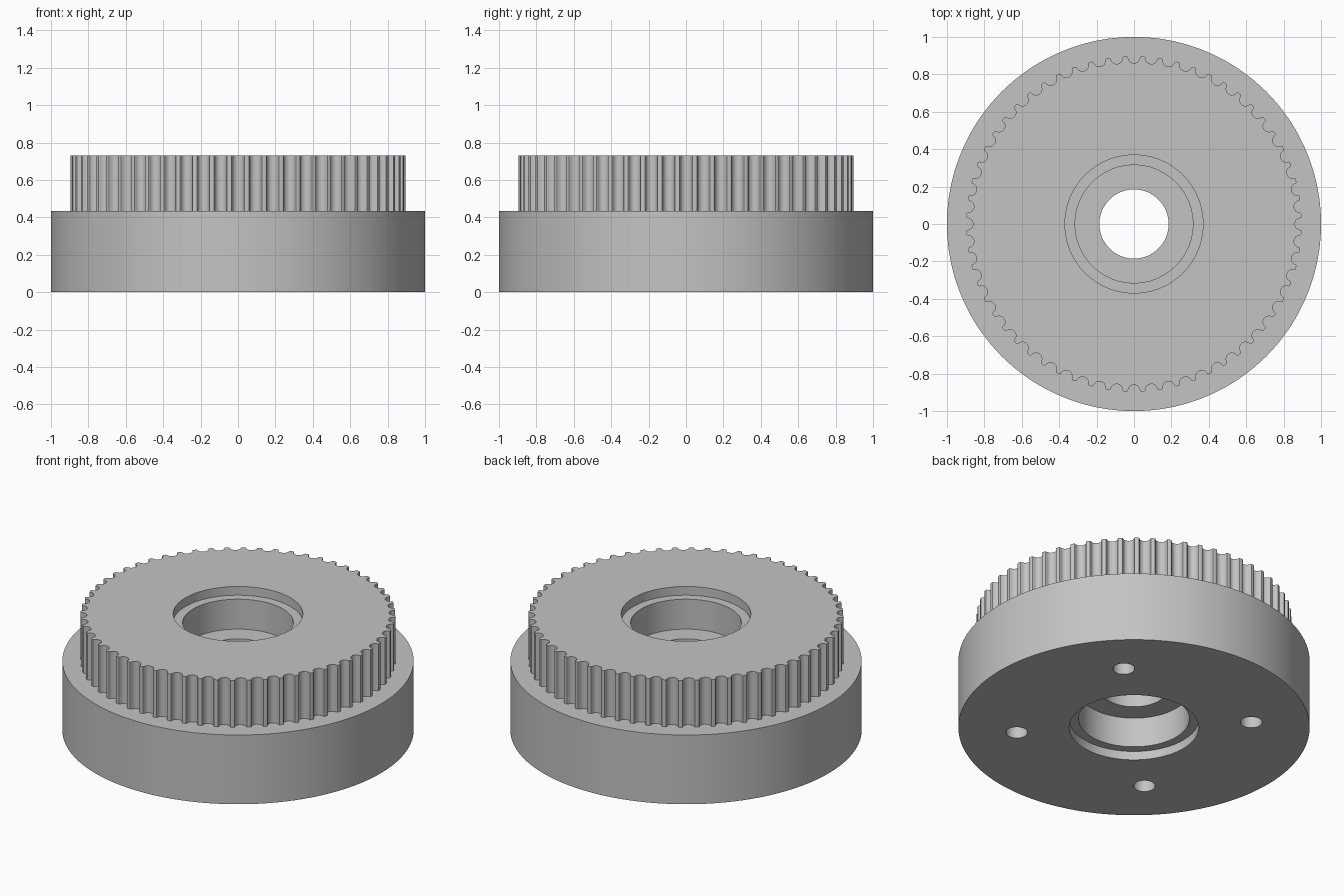
import bpy, bmesh
from math import pi, sin, cos, atan2, hypot

cube = bpy.data.objects.get("Cube")
if cube:
    bpy.data.objects.remove(cube)

TEETH, TIP = 60, 0.897
BASE_TOP, TOP = 0.435, 0.73
BORE, SEAT, FLANGE = 0.185, 0.315, 0.369
SEAT_DEPTH, FLANGE_DEPTH = 0.243, 0.055

grey = bpy.data.materials.new("plain grey")
grey.use_nodes = True
grey.diffuse_color = (0.55, 0.55, 0.55, 1)
grey.node_tree.nodes["Principled BSDF"].inputs["Base Color"].default_value = grey.diffuse_color

# Half of one belt groove: sideways offset and depth below the tooth tip
half = [(0.040, 0), (0.035, 0.002), (0.032, 0.006), (0.031, 0.011),
        (0.0295, 0.0163), (0.0272, 0.0211), (0.0244, 0.0257),
        (0.0193, 0.0303), (0.0134, 0.0337), (0.0069, 0.0357), (0, 0.0364)]
groove = [(-x, d) for x, d in half] + half[-2::-1]

# Toothed outline as (angle, radius), shared by every ring of the body
outline = []
for t in range(TEETH):
    for x, d in groove:
        y = TIP - d
        outline.append((2 * pi * t / TEETH + atan2(x, y), min(hypot(x, y), TIP)))


def ring(bm, radius, z):
    """One loop of vertices; radius None follows the teeth."""
    return [bm.verts.new(((radius or r) * cos(a), (radius or r) * sin(a), z))
            for a, r in outline]


# Body: stepped bearing seats below and above, wide base, toothed crown
profile = [(BORE, SEAT_DEPTH), (SEAT, SEAT_DEPTH), (SEAT, FLANGE_DEPTH),
           (FLANGE, FLANGE_DEPTH), (FLANGE, 0), (1, 0), (1, BASE_TOP),
           (None, BASE_TOP), (None, TOP), (FLANGE, TOP),
           (FLANGE, TOP - FLANGE_DEPTH), (SEAT, TOP - FLANGE_DEPTH),
           (SEAT, TOP - SEAT_DEPTH), (BORE, TOP - SEAT_DEPTH)]
bm = bmesh.new()
rings = [ring(bm, r, z) for r, z in profile]
n = len(outline)
for k, lower in enumerate(rings):
    upper = rings[(k + 1) % len(rings)]
    for i in range(n):
        j = (i + 1) % n
        bm.faces.new((lower[i], lower[j], upper[j], upper[i]))
bmesh.ops.recalc_face_normals(bm, faces=bm.faces)
mesh = bpy.data.meshes.new("pulley_body")
bm.to_mesh(mesh)
bm.free()
mesh.materials.append(grey)
body = bpy.data.objects.new("pulley_body", mesh)
bpy.context.collection.objects.link(body)

# Four blind screw holes in the underside
bpy.context.view_layer.objects.active = body
for q in range(4):
    a = pi / 4 + q * pi / 2
    bpy.ops.mesh.primitive_cylinder_add(vertices=32, radius=0.062, depth=0.6,
                                        location=(0.67 * cos(a), 0.67 * sin(a), 0))
    cutter = bpy.context.object
    cutter.name = "screw_hole_cutter"
    cutter.hide_render = True
    cutter.data.materials.append(grey)
    cut = body.modifiers.new("screw_hole", "BOOLEAN")
    cut.operation, cut.solver, cut.object = "DIFFERENCE", "EXACT", cutter
    bpy.context.view_layer.objects.active = body
    bpy.ops.object.modifier_apply(modifier=cut.name)
    bpy.data.objects.remove(cutter)

# Smooth walls with crisp rims
bpy.ops.object.select_all(action="DESELECT")
body.select_set(True)
bpy.context.view_layer.objects.active = body
bpy.ops.object.shade_smooth_by_angle(angle=pi / 6)
